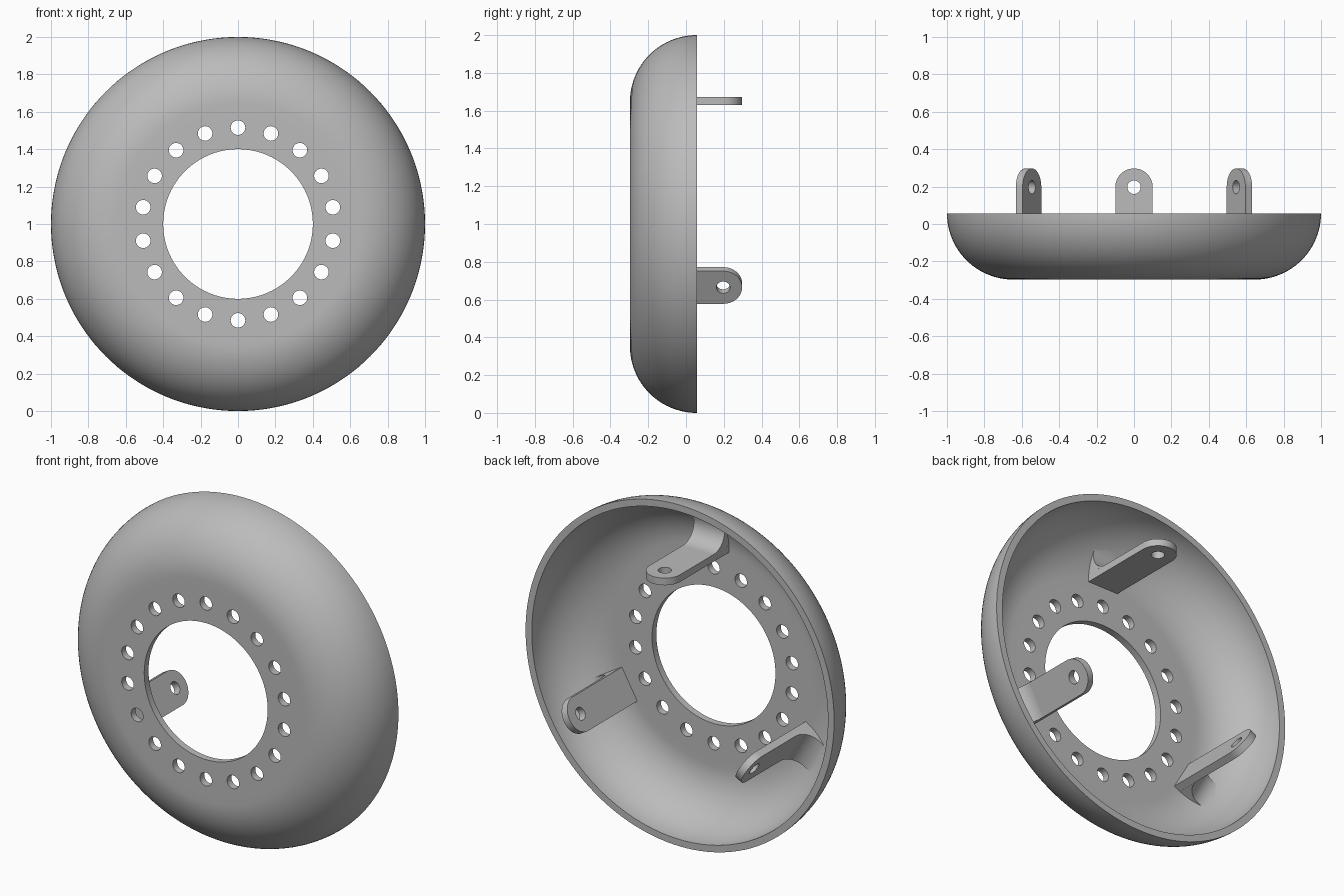
import bpy, bmesh
from math import sin, cos, pi, sqrt, atan2, radians
from mathutils import Matrix, Vector

if "Cube" in bpy.data.objects:
    bpy.data.objects.remove(bpy.data.objects["Cube"])

BACK, FRONT = 0.057, -0.297        # rear rim and front face
BEND = BACK - FRONT                # outer radius of the rounded edge
WALL = 0.04
ARC_R = 1 - BEND                   # radius where the rounding begins
INNER = BEND - WALL
TAB_LOW, TAB_HIGH, TAB_HALF, TAB_EYE = 0.63, 0.672, 0.1, 0.197

grey = bpy.data.materials.new("plain grey")
grey.use_nodes = True
colour = (0.5, 0.5, 0.5, 1)
grey.diffuse_color = colour
grey.node_tree.nodes["Principled BSDF"].inputs["Base Color"].default_value = colour


def make_object(name, bm):
    bmesh.ops.recalc_face_normals(bm, faces=bm.faces[:])
    mesh = bpy.data.meshes.new(name)
    bm.to_mesh(mesh)
    bm.free()
    obj = bpy.data.objects.new(name, mesh)
    bpy.context.collection.objects.link(obj)
    mesh.materials.append(grey)
    return obj


def select_only(obj):
    bpy.ops.object.select_all(action='DESELECT')
    obj.select_set(True)
    bpy.context.view_layer.objects.active = obj


def smooth(obj):
    select_only(obj)
    bpy.ops.object.shade_smooth_by_angle(angle=radians(30))


def cut(obj, bm):
    cutter = make_object("cutter", bm)
    cutter.hide_render = True
    mod = obj.modifiers.new("holes", 'BOOLEAN')
    mod.operation, mod.solver, mod.object = 'DIFFERENCE', 'EXACT', cutter
    select_only(obj)
    bpy.ops.object.modifier_apply(modifier=mod.name)
    bpy.data.objects.remove(cutter)


def add_prism(bm, points, offset):
    face = bm.faces.new([bm.verts.new(p) for p in points])
    top = bmesh.ops.extrude_face_region(bm, geom=[face])["geom"]
    bmesh.ops.translate(bm, vec=offset, verts=[v for v in top if isinstance(v, bmesh.types.BMVert)])


def arc(cx, cy, radius, start, end, steps):
    angles = [start + (end - start) * i / steps for i in range(steps + 1)]
    return [(cx + radius * cos(a), cy + radius * sin(a)) for a in angles]


# Dished ring, revolved about the y axis
profile = [(0.4, FRONT), (0.6, FRONT)]
profile += arc(ARC_R, BACK, BEND, -pi / 2, 0, 24)
profile += arc(ARC_R, BACK, INNER, 0, -pi / 2, 24)
profile += [(0.6, FRONT + WALL), (0.4, FRONT + WALL)]
bm = bmesh.new()
verts = [bm.verts.new((r, y, 0)) for r, y in profile]
edges = [bm.edges.new((v, verts[i - 1])) for i, v in enumerate(verts)]
bmesh.ops.spin(bm, geom=verts + edges, cent=(0, 0, 0), axis=(0, 1, 0),
               angle=2 * pi, steps=144, use_merge=True)
bmesh.ops.remove_doubles(bm, verts=bm.verts[:], dist=1e-5)
dish = make_object("dished_ring", bm)

# Circle of bolt holes
bm = bmesh.new()
for i in range(18):
    a = 2 * pi * i / 18
    place = Matrix.Translation((0.515 * sin(a), FRONT, 0.515 * cos(a))) @ Matrix.Rotation(pi / 2, 4, 'X')
    bmesh.ops.create_cone(bm, cap_ends=True, segments=32, radius1=0.039,
                          radius2=0.039, depth=0.2, matrix=place)
cut(dish, bm)
dish.location.z = 1
smooth(dish)

# Mounting tab: flat plate with a rounded end and an eye
bm = bmesh.new()
seat = FRONT + WALL * 0.6
outline = [(-TAB_HALF, seat), (TAB_HALF, seat)] + arc(0, TAB_EYE, TAB_HALF, 0, pi, 24)
add_prism(bm, [(x, y, TAB_LOW) for x, y in outline], Vector((0, 0, TAB_HIGH - TAB_LOW)))
tab = make_object("mounting_tab", bm)
bm = bmesh.new()
bmesh.ops.create_cone(bm, cap_ends=True, segments=32, radius1=0.036, radius2=0.036, depth=0.2,
                      matrix=Matrix.Translation((0, TAB_EYE, TAB_LOW)))
cut(tab, bm)

# Concave fillet blending the tab's outer face into the dish
rho = 0.1
fr = TAB_HIGH + rho
dr = fr - ARC_R
dy = -sqrt((INNER - rho) ** 2 - dr ** 2)
touch = atan2(dy, dr)
section = arc(fr, BACK + dy, rho, -pi, touch, 12)
section += arc(ARC_R, BACK, INNER + WALL * 0.4, touch, -pi / 2 + 0.08, 8)
bm = bmesh.new()
add_prism(bm, [(-TAB_HALF, y, r) for r, y in section], Vector((2 * TAB_HALF, 0, 0)))
fillet = make_object("tab_fillet", bm)

# Three tabs evenly spaced around the ring
for part in (tab, fillet):
    smooth(part)
    part.location.z = 1
    for side, turn in (("right", 240), ("left", 120)):
        copy = part.copy()
        copy.name = side + "_" + part.name
        copy.rotation_euler.y = radians(turn)
        bpy.context.collection.objects.link(copy)
    part.name = "top_" + part.name
